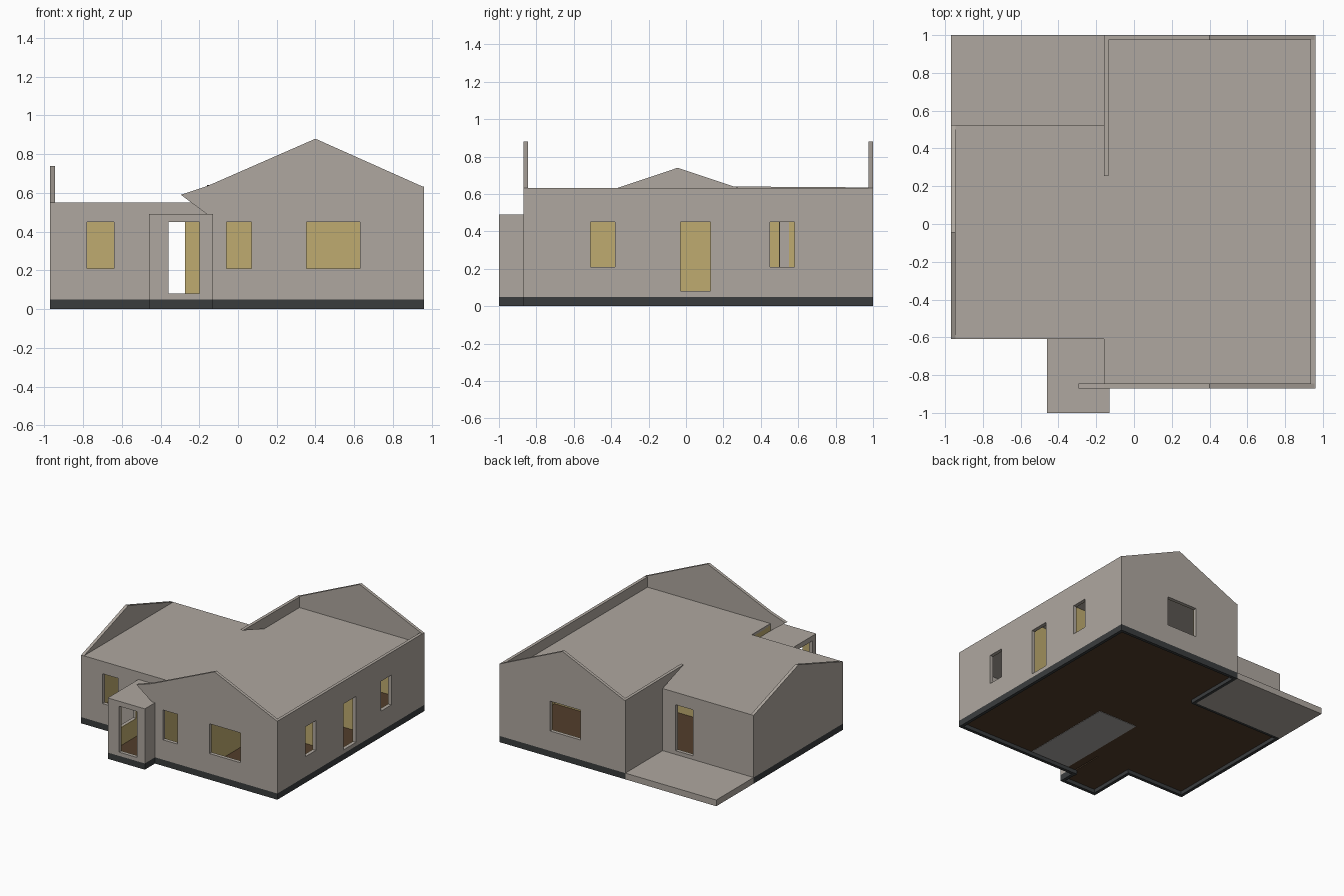
import bpy, bmesh
from mathutils import Vector

if "Cube" in bpy.data.objects:
    bpy.data.objects.remove(bpy.data.objects["Cube"])

T = 0.025      # outer wall thickness
P = 0.05       # plinth height
CEIL = 0.55    # ceiling top


def material(name, rgb):
    m = bpy.data.materials.new(name)
    m.diffuse_color = (*rgb, 1)
    m.use_nodes = True
    m.node_tree.nodes["Principled BSDF"].inputs["Base Color"].default_value = m.diffuse_color
    return m


STONE = material("greige_plaster", (0.43, 0.39, 0.35))
GOLD = material("gold_interior", (0.52, 0.41, 0.16))
DARK = material("dark_plinth", (0.042, 0.046, 0.048))
BROWN = material("brown_floor", (0.085, 0.048, 0.024))
TILE = material("grey_tile", (0.39, 0.38, 0.37))


def finish(bm, name, mat):
    bmesh.ops.recalc_face_normals(bm, faces=bm.faces[:])
    me = bpy.data.meshes.new(name)
    bm.to_mesh(me)
    bm.free()
    me.materials.append(mat)
    ob = bpy.data.objects.new(name, me)
    bpy.context.collection.objects.link(ob)
    return ob


def box(name, x, y, z, mat):
    bm = bmesh.new()
    bmesh.ops.create_cube(bm, size=1)
    for v in bm.verts:
        v.co = Vector([r[0] + (c + 0.5) * (r[1] - r[0]) for c, r in zip(v.co, (x, y, z))])
    return finish(bm, name, mat)


def panel(name, axis, pos, depth, profile, holes, mat):
    """Outline with rectangular openings, extruded across the wall."""
    at = (lambda u, z: (u, pos, z)) if axis == 'x' else (lambda u, z: (pos, u, z))
    off = (0, depth, 0) if axis == 'x' else (depth, 0, 0)
    bm = bmesh.new()
    rects = [[(a, c), (b, c), (b, d), (a, d)] for a, b, c, d in holes]
    for loop in [profile] + rects:
        vs = [bm.verts.new(at(*p)) for p in loop]
        for i, v in enumerate(vs):
            bm.edges.new((v, vs[i - 1]))
    nrm = (0, 1, 0) if axis == 'x' else (1, 0, 0)
    bmesh.ops.triangle_fill(bm, edges=bm.edges[:], use_beauty=True, normal=nrm)
    ret = bmesh.ops.extrude_face_region(bm, geom=bm.faces[:], use_keep_orig=True)
    vs = [g for g in ret['geom'] if isinstance(g, bmesh.types.BMVert)]
    bmesh.ops.translate(bm, verts=vs, vec=off)
    return finish(bm, name, mat)


def wall(name, axis, pos, s, a, b, top, holes=()):
    """Wall on a..b with its top outline, plus plinth below and gold lining inside."""
    panel(name, axis, pos, s * T, [(a, P), *top, (b, P)], holes, STONE)
    across = tuple(sorted((pos, pos + s * T)))
    along = (a, b)
    xy = (along, across) if axis == 'x' else (across, along)
    box(name + "_plinth", *xy, (0, P), DARK)
    lo, hi, zt = a + T, b - T, min(CEIL, min(p[1] for p in top)) - 0.02
    panel(name + "_lining", axis, pos + s * T, s * 0.004,
          [(lo, P), (lo, zt), (hi, zt), (hi, P)], holes, GOLD)


W = (0.21, 0.45)   # window sill and head
D = (0.08, 0.45)   # door sill and head

# Main wing walls, gables at front and back
wall("front_gable_wall", 'x', -0.87, 1, -0.16, 0.96,
     [(-0.16, 0.49), (-0.295, 0.59), (-0.16, 0.635), (0.4, 0.88), (0.96, 0.63)],
     [(-0.06, 0.07, *W), (0.355, 0.63, *W)])
wall("back_gable_wall", 'x', 1.0, -1, -0.16, 0.96,
     [(-0.16, 0.63), (0.4, 0.88), (0.96, 0.63)], [(0.24, 0.51, *W)])
wall("right_wall", 'y', 0.96, -1, -0.87, 1.0, [(-0.87, 0.632), (1.0, 0.632)],
     [(-0.51, -0.38, *W), (-0.03, 0.13, *D), (0.45, 0.58, *W)])
wall("terrace_side_wall", 'y', -0.16, 1, 0.525, 1.0,
     [(0.525, 0.55), (0.255, 0.64), (1.0, 0.635)])

# Side wing walls
wall("left_gable_wall", 'y', -0.97, 1, -0.61, 0.525,
     [(-0.61, 0.55), (-0.045, 0.74), (0.525, 0.55)])
wall("side_wing_back_wall", 'x', 0.525, -1, -0.97, -0.135,
     [(-0.97, 0.55), (-0.135, 0.55)], [(-0.43, -0.275, *D)])
wall("side_wing_front_wall", 'x', -0.61, 1, -0.97, -0.435,
     [(-0.97, 0.55), (-0.435, 0.55)], [(-0.78, -0.64, *W)])
box("porch_lintel", (-0.435, -0.135), (-0.61, -0.585), (0.45, 0.55), STONE)

# Entrance porch
wall("porch_front_wall", 'x', -1.0, 1, -0.46, -0.13,
     [(-0.46, 0.49), (-0.13, 0.49)], [(-0.36, -0.2, *D)])
wall("porch_left_wall", 'y', -0.46, 1, -1.0, -0.6,
     [(-1.0, 0.49), (-0.6, 0.49)], [(-0.95, -0.68, *W)])
wall("porch_right_wall", 'y', -0.13, -1, -1.0, -0.86, [(-1.0, 0.49), (-0.86, 0.49)])
box("porch_inner_wall", (-0.16, -0.135), (-0.86, -0.585), (P, 0.54), GOLD)
box("porch_roof", (-0.45, -0.14), (-0.99, -0.6), (0.47, 0.49), STONE)

# Flat ceilings
box("main_ceiling", (-0.16, 0.95), (-0.86, 0.99), (0.53, CEIL), STONE)
box("side_ceiling", (-0.96, -0.16), (-0.61, 0.52), (0.53, CEIL), STONE)

# Floors, tiled room and terrace
box("main_floor", (-0.14, 0.938), (-0.848, 0.978), (0.03, 0.065), BROWN)
box("side_floor", (-0.948, -0.14), (-0.588, 0.503), (0.03, 0.065), BROWN)
box("porch_floor", (-0.438, -0.15), (-0.978, -0.588), (0.03, 0.065), BROWN)
box("tiled_floor", (-0.07, 0.28), (-0.84, -0.06), (0.027, 0.068), TILE)
box("terrace", (-0.97, -0.16), (0.525, 1.0), (0, P), STONE)

# Inner partitions
box("rear_partition", (0.16, 0.93), (0.32, 0.34), (P, 0.54), GOLD)
box("middle_partition", (-0.09, 0.93), (-0.07, -0.05), (P, 0.54), GOLD)
for i, x in enumerate((-0.09, 0.28)):
    box(f"tiled_room_wall_{i + 1}", (x, x + 0.02), (-0.84, -0.07), (P, 0.54), GOLD)
